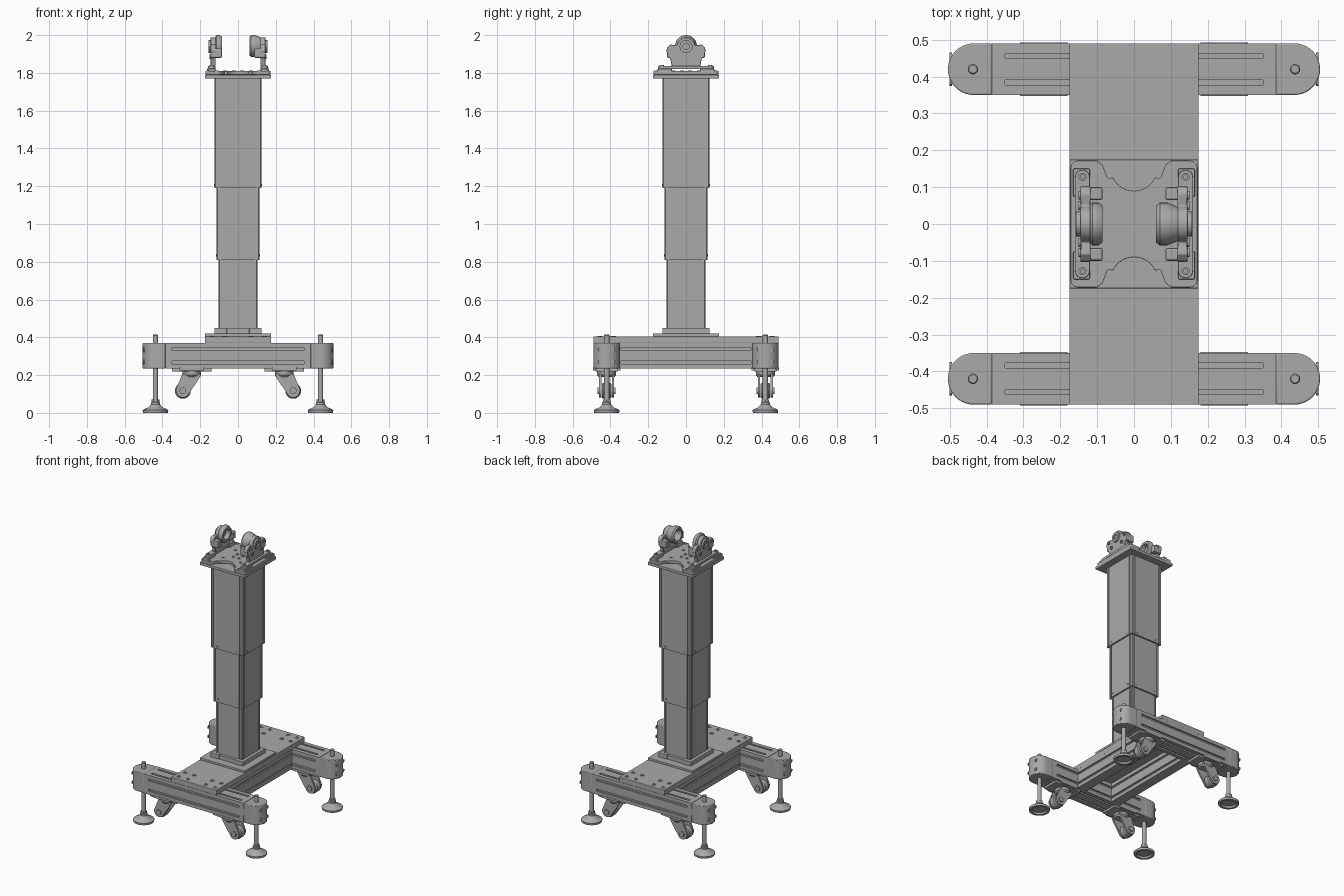
import bpy, bmesh, math
from math import sin, cos, pi

if "Cube" in bpy.data.objects:
    bpy.data.objects.remove(bpy.data.objects["Cube"])

grey = bpy.data.materials.new("machine grey")
grey.use_nodes = True
grey.diffuse_color = (0.4, 0.4, 0.4, 1)
grey.node_tree.nodes["Principled BSDF"].inputs["Base Color"].default_value = (0.4, 0.4, 0.4, 1)
SIGNS = (-1, 1)


def finish(name, bm, bevel=0, smooth=False):
    bmesh.ops.remove_doubles(bm, verts=bm.verts, dist=1e-5)
    bmesh.ops.recalc_face_normals(bm, faces=bm.faces)
    mesh = bpy.data.meshes.new(name)
    bm.to_mesh(mesh)
    bm.free()
    ob = bpy.data.objects.new(name, mesh)
    bpy.context.collection.objects.link(ob)
    mesh.materials.append(grey)
    if bevel:
        mod = ob.modifiers.new("soft edge", "BEVEL")
        mod.width, mod.segments, mod.limit_method = bevel, 2, "ANGLE"
    if smooth:
        bpy.ops.object.select_all(action="DESELECT")
        ob.select_set(True)
        bpy.context.view_layer.objects.active = ob
        bpy.ops.object.shade_smooth_by_angle(angle=math.radians(35))
    return ob


def orient(axis, a, b, t):
    return {"x": (t, a, b), "y": (a, t, b), "z": (a, b, t)}[axis]


def prism(name, pts, axis, lo, hi, bevel=0, smooth=False):
    bm = bmesh.new()
    rings = [[bm.verts.new(orient(axis, a, b, t)) for a, b in pts] for t in (lo, hi)]
    bm.faces.new(rings[0])
    bm.faces.new(rings[1])
    for i in range(len(pts)):
        j = (i + 1) % len(pts)
        bm.faces.new((rings[0][i], rings[0][j], rings[1][j], rings[1][i]))
    return finish(name, bm, bevel, smooth)


def add_box(bm, x, y, z):
    verts = bmesh.ops.create_cube(bm, size=1)["verts"]
    for v in verts:
        v.co = [lo + (c + 0.5) * (hi - lo) for c, (lo, hi) in zip(v.co, (x, y, z))]


def box(name, x, y, z, bevel=0):
    bm = bmesh.new()
    add_box(bm, sorted(x), sorted(y), sorted(z))
    return finish(name, bm, bevel)


def lathe(name, profile, centre, axis="z", sides=32):
    """Revolve (radius, height) points about an axis through centre."""
    bm = bmesh.new()
    rings = []
    for r, h in profile:
        ring = []
        for k in range(sides):
            p = orient(axis, r * cos(2 * pi * k / sides), r * sin(2 * pi * k / sides), h)
            ring.append(bm.verts.new([c + q for c, q in zip(centre, p)]))
        rings.append(ring)
    for low, high in zip(rings, rings[1:]):
        for k in range(sides):
            n = (k + 1) % sides
            bm.faces.new((low[k], low[n], high[n], high[k]))
    return finish(name, bm, smooth=True)


def disc(name, radius, centre, axis="z", depth=0.004):
    r = radius * 0.5
    return lathe(name, [(0, 0), (radius, 0), (radius, depth), (r, depth), (r, depth / 4), (0, depth / 4)],
                 centre, axis, 16)


def arc(cx, cy, r, start, end, n):
    return [(cx + r * cos(math.radians(start + (end - start) * i / n)),
             cy + r * sin(math.radians(start + (end - start) * i / n))) for i in range(n + 1)]


def cut(ob, boxes):
    bm = bmesh.new()
    for b in boxes:
        add_box(bm, *b)
    cutter = finish("slot_cutter", bm)
    cutter.hide_render = True
    mod = ob.modifiers.new("slots", "BOOLEAN")
    mod.operation, mod.object = "DIFFERENCE", cutter
    bpy.context.view_layer.objects.active = ob
    bpy.ops.object.modifier_apply(modifier=mod.name)
    bpy.data.objects.remove(cutter)


# Base beams with slots and rounded ends
Z0, Z1, W = 0.235, 0.37, 0.07
ZM = (Z0 + Z1) / 2
for sy in SIGNS:
    yc = 0.42 * sy
    beam = box("base_beam", (-0.385, 0.385), (yc - W, yc + W), (Z0, Z1))
    slots = []
    for o in (-0.036, 0.036):
        for s in SIGNS:
            face = yc + s * W
            slots.append(((-0.35, 0.35), (face - 0.01, face + 0.01), (ZM + o - 0.007, ZM + o + 0.007)))
            top = ZM + s * (Z1 - Z0) / 2
            slots.append(((-0.35, 0.35), (yc + o - 0.007, yc + o + 0.007), (top - 0.01, top + 0.01)))
    cut(beam, slots)
    for sx in SIGNS:
        outline = [(sx * x, yc + y) for x, y in [(0.385, -W)] + arc(0.435, 0, W, -90, 90, 20) + [(0.385, W)]]
        prism("beam_end_cap", outline, "z", Z0, Z1, 0.004, True)
        for o in (-0.033, 0.033):
            for h in (-0.033, 0.033):
                disc("end_screw", 0.012, (sx * 0.494, yc + o, ZM + h), "x", 0.006 * sx)

        # Levelling foot and threaded rod
        lathe("levelling_foot", [(0, 0.012), (0.045, 0.012), (0.05, 0), (0.066, 0), (0.068, 0.014),
                                 (0.06, 0.02), (0.036, 0.03), (0.024, 0.045), (0.024, 0.055), (0.014, 0.06),
                                 (0.014, 0.411), (0.011, 0.415), (0, 0.415)], (sx * 0.437, yc, 0))
        lathe("foot_nut", [(0, 0.055), (0.022, 0.055), (0.022, 0.07), (0, 0.07)], (sx * 0.437, yc, 0), sides=6)

        # Caster
        box("caster_plate", (sx * 0.14, sx * 0.35), (yc - 0.058, yc + 0.058), (0.218, 0.235), 0.004)
        box("caster_flange", (sx * 0.18, sx * 0.31), (yc - 0.073, yc + 0.073), (0.224, 0.24), 0.003)
        lathe("caster_swivel", [(0, 0.19), (0.042, 0.19), (0.05, 0.2), (0.05, 0.22), (0, 0.22)],
              (sx * 0.245, yc, 0))
        fork = [(0.195, 0.205), (0.295, 0.205), (0.328, 0.125)] + arc(0.292, 0.117, 0.036, 0, -130, 6) + [(0.21, 0.175)]
        for s in SIGNS:
            y = yc + s * 0.034
            prism("caster_fork", [(sx * x, z) for x, z in fork], "y", y - 0.006, y + 0.006)
            lathe("axle_cap", [(0, 0), (0.018, 0), (0.018, 0.008), (0, 0.008)],
                  (sx * 0.292, yc + s * 0.04 - (0.008 if s < 0 else 0), 0.117), "y", 16)
        lathe("caster_wheel", [(0, -0.025), (0.036, -0.025), (0.042, -0.018), (0.042, 0.018),
                               (0.036, 0.025), (0, 0.025)], (sx * 0.292, yc, 0.117), "y")

# Cross rails between the beams
for sx in SIGNS:
    rail = box("cross_rail", (sx * 0.105, sx * 0.175), (-0.35, 0.35), (Z0, Z1))
    cut(rail, [((x - 0.01, x + 0.01), (-0.345, 0.345), (ZM + o - 0.007, ZM + o + 0.007))
               for x in (sx * 0.105, sx * 0.175) for o in (-0.036, 0.036)])

# Cross plate and its bolts
box("cross_plate", (-0.175, 0.175), (-0.49, 0.49), (0.37, 0.405), 0.002)
for x in (-0.14, -0.07, 0.07, 0.14):
    for y in (-0.455, -0.385, 0.385, 0.455):
        disc("plate_bolt", 0.014, (x, y, 0.404), "z", 0.004)

# Column foot
box("column_foot_plate", (-0.175, 0.175), (-0.175, 0.175), (0.405, 0.42), 0.002)
for s in SIGNS:
    box("foot_clamp_side", (s * 0.095, s * 0.125), (-0.125, 0.125), (0.42, 0.45), 0.002)
    box("foot_clamp_end", (-0.06, 0.06), (s * 0.095, s * 0.122), (0.42, 0.447), 0.002)
    for x in (-0.09, 0.09):
        box("foot_clamp_corner", (x - 0.03, x + 0.03), (s * 0.095, s * 0.125), (0.42, 0.45), 0.002)


# Telescopic column, each stage a square profile with grooves near the corners
def stage(name, h, z0, z1):
    g, w, d = h * 0.82, 0.004, 0.006
    side = [(-h + 0.006, -h), (-g - w, -h), (-g - w, -h + d), (-g + w, -h + d), (-g + w, -h)]
    side += [(-x, y) for x, y in reversed(side)] + [(h, -h + 0.006)]
    pts = []
    for q in range(4):
        c, s = round(cos(q * pi / 2)), round(sin(q * pi / 2))
        pts += [(x * c - y * s, x * s + y * c) for x, y in side]
    prism(name, pts, "z", z0, z1)


stage("column_lower_stage", 0.103, 0.42, 0.85)
stage("column_middle_stage", 0.114, 0.81, 1.22)
stage("column_upper_stage", 0.125, 1.19, 1.77)
for h, z in ((0.114, 0.835), (0.125, 1.207)):
    for s in SIGNS:
        for o in (-0.075, 0.075):
            disc("stage_screw_front", 0.006, (o, s * h, z), "y", 0.002 * s)
            disc("stage_screw_side", 0.006, (s * h, o, z), "x", 0.002 * s)

# Head plates; the upper one has a bell-shaped cutout front and back
box("head_plate_lower", (-0.175, 0.175), (-0.175, 0.175), (1.77, 1.79), 0.003)
bell = [(0.15, 0.172), (0.1, 0.172), (0.085, 0.16), (0.072, 0.125)]
bell += arc(0, 0.152, 0.062, -25, -90, 8)
half = [(0.172, 0.0), (0.172, 0.15)] + arc(0.152, 0.152, 0.02, 0, 90, 5) + bell[1:]
edge = half[1:] + [(-x, y) for x, y in reversed(half[1:-1])]
prism("head_plate_upper", edge + [(-x, -y) for x, y in edge], "z", 1.79, 1.81, 0.002)
for sx in SIGNS:
    for sy in SIGNS:
        for x, y, r in ((0.022, 0.022, 0.011), (0.067, 0.068, 0.01), (0.113, 0.156, 0.011), (0.16, 0.16, 0.006)):
            disc("head_screw", r, (sx * x, sy * y, 1.809), "z", 0.004)

# Cradle brackets
wing = [(0.075, 1.835), (0.082, 1.87), (0.104, 1.915), (0.1, 1.935), (0.082, 1.95), (0.05, 1.945)]
bracket = wing + arc(0, 1.94, 0.048, 10, 170, 12) + [(-y, z) for y, z in reversed(wing)]
for sx in SIGNS:
    foot = arc(sx * 0.14, 0.127, 0.02, 0, 180, 8) + arc(sx * 0.14, -0.127, 0.02, 180, 360, 8)
    prism("cradle_foot", foot, "z", 1.82, 1.836, 0.002)
    for sy in SIGNS:
        box("cradle_pad", (sx * 0.12, sx * 0.165), (sy * 0.075, sy * 0.15), (1.808, 1.822), 0.002)
        disc("cradle_foot_screw", 0.011, (sx * 0.14, sy * 0.128, 1.835), "z", 0.006)
        box("cradle_arm", (sx * 0.085, sx * 0.145), (sy * 0.065, sy * 0.1), (1.88, 1.93), 0.006)
        for y, z in ((0.078, 1.93), (0.05, 1.885)):
            disc("cradle_screw", 0.012, (sx * 0.145, sy * y, z), "x", 0.006 * sx)
    prism("cradle_bracket", bracket, "x", sx * 0.118, sx * 0.145, 0.003, True)
    disc("cradle_hub", 0.034, (sx * 0.145, 0, 1.94), "x", 0.012 * sx)

# Ring holder on the right, hollow cup on the left
lathe("ring_holder", [(0.034, 0.088), (0.05, 0.085), (0.058, 0.092), (0.058, 0.108), (0.05, 0.12),
                      (0.034, 0.12), (0.034, 0.088)], (-0.205, 0, 1.942), "x")
lathe("cup_holder", [(0, 0.11), (0.024, 0.105), (0.04, 0.062), (0.05, 0.06), (0.058, 0.07),
                     (0.058, 0.09), (0.046, 0.12), (0, 0.12)], (0, 0, 1.942), "x")
